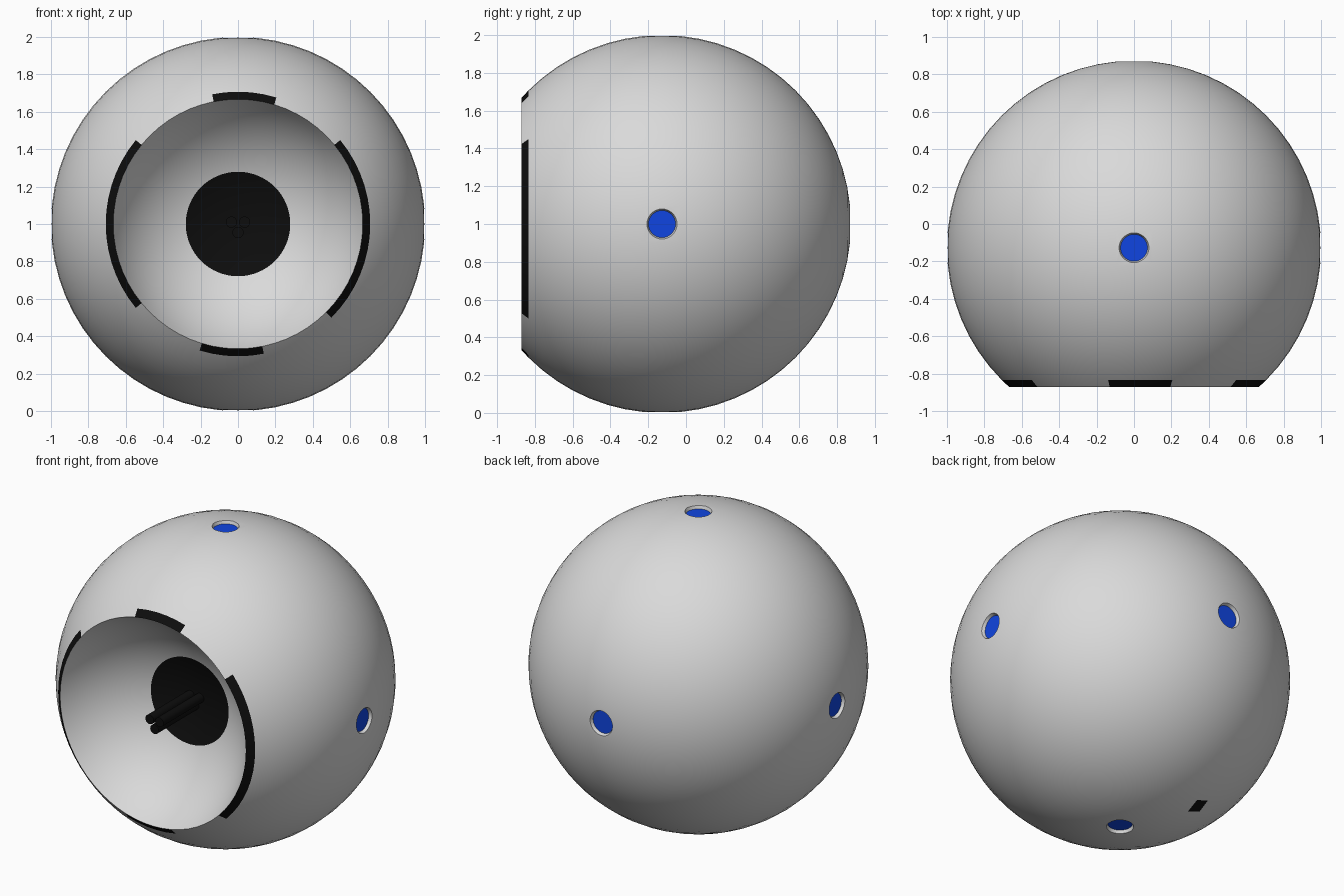
import bpy, bmesh, math
from mathutils import Vector, Matrix

if "Cube" in bpy.data.objects:
    bpy.data.objects.remove(bpy.data.objects["Cube"])

CENTRE = Vector((0, -0.127, 1))
SEG = 64
STEP = 2 * math.pi / SEG
RIM_Y, RIM_R = -0.745, 0.667      # opening plane and radius, relative to the centre
BOWL_R = 0.73


def material(name, rgb):
    m = bpy.data.materials.new(name)
    m.diffuse_color = (*rgb, 1)
    m.use_nodes = True
    m.node_tree.nodes["Principled BSDF"].inputs["Base Color"].default_value = m.diffuse_color
    return m


GREY = material("light_grey", (0.7, 0.7, 0.7))
BLACK = material("black", (0.004, 0.004, 0.004))
BLUE = material("blue", (0.005, 0.06, 0.75))


def finish(name, bm, mats):
    bmesh.ops.recalc_face_normals(bm, faces=bm.faces)
    mesh = bpy.data.meshes.new(name)
    bm.to_mesh(mesh)
    bm.free()
    for m in mats:
        mesh.materials.append(m)
    ob = bpy.data.objects.new(name, mesh)
    bpy.context.collection.objects.link(ob)
    return ob


def smooth(ob):
    bpy.ops.object.select_all(action='DESELECT')
    ob.select_set(True)
    bpy.context.view_layer.objects.active = ob
    bpy.ops.object.shade_smooth_by_angle(angle=math.radians(30))


def cone(bm, direction, start, end, r1, r2, offset=Vector()):
    """Tapered cylinder along a direction from the ball's centre."""
    d = Vector(direction)
    mat = (Matrix.Translation(CENTRE + offset + d * (start + end) / 2)
           @ d.to_track_quat('Z', 'Y').to_matrix().to_4x4())
    bmesh.ops.create_cone(bm, cap_ends=True, segments=32, radius1=r1, radius2=r2,
                          depth=end - start, matrix=mat)


# Ball profile as (radius, y): back pole to the opening, then down the bowl
outer = [(math.cos(i * STEP), math.sin(i * STEP)) for i in range(15, -9, -1)]
bowl_y = RIM_Y - math.sqrt(BOWL_R ** 2 - RIM_R ** 2)
bowl = [(BOWL_R * math.sin(i * STEP), bowl_y + BOWL_R * math.cos(i * STEP))
        for i in range(11, 0, -1)]
profile = outer + [(RIM_R, RIM_Y)] + bowl
rim_row = len(outer) - 1                  # band between the last ring and the opening
patch_row = 15 - 4                        # single painted panel underneath
cap_row = len(profile) - 4                # dark centre of the bowl
rim_marks = {k % SEG for a, b in ((-2, 3), (9, 24), (30, 35), (41, 55)) for k in range(a, b)}


def is_black(row, k):
    return (row >= cap_row or (row == rim_row and k in rim_marks)
            or (row == patch_row and k == 35))


bm = bmesh.new()
rings = [[bm.verts.new(CENTRE + Vector((r * math.sin(k * STEP), y, r * math.cos(k * STEP))))
          for k in range(SEG)] for r, y in profile]
back = bm.verts.new(CENTRE + Vector((0, 1, 0)))
floor = bm.verts.new(CENTRE + Vector((0, bowl_y + BOWL_R, 0)))
for k in range(SEG):
    n = (k + 1) % SEG
    bm.faces.new((back, rings[0][k], rings[0][n]))
    bm.faces.new((floor, rings[-1][n], rings[-1][k])).material_index = 1
    for row in range(len(rings) - 1):
        f = bm.faces.new((rings[row][k], rings[row + 1][k], rings[row + 1][n], rings[row][n]))
        f.material_index = int(is_black(row, k))
ball = finish("ball_shell", bm, [GREY, BLACK])

# Five tapered sockets cut into the shell
DIRECTIONS = [(1, 0, 0), (-1, 0, 0), (0, 0, 1), (0, 0, -1), (0, 1, 0)]
bm = bmesh.new()
for d in DIRECTIONS:
    cone(bm, d, 0.97, 1.03, 0.071, 0.092)
cutter = finish("socket_cutter", bm, [GREY])
cutter.hide_render = True
mod = ball.modifiers.new("sockets", 'BOOLEAN')
mod.object = cutter
mod.operation = 'DIFFERENCE'
mod.solver = 'EXACT'
bpy.context.view_layer.objects.active = ball
bpy.ops.object.modifier_apply(modifier=mod.name)
bpy.data.objects.remove(cutter)
smooth(ball)

# Blue lenses on the socket floors
bm = bmesh.new()
for d in DIRECTIONS:
    cone(bm, d, 0.968, 0.976, 0.072, 0.072)
smooth(finish("socket_lenses", bm, [BLUE]))

# Cluster of three rods in the bowl
bm = bmesh.new()
for x, z in ((-0.035, 0.01), (0.035, 0.01), (0, -0.045)):
    cone(bm, (0, -1, 0), 0.31, 0.73, 0.03, 0.03, Vector((x, 0, z)))
smooth(finish("centre_rods", bm, [BLACK]))
